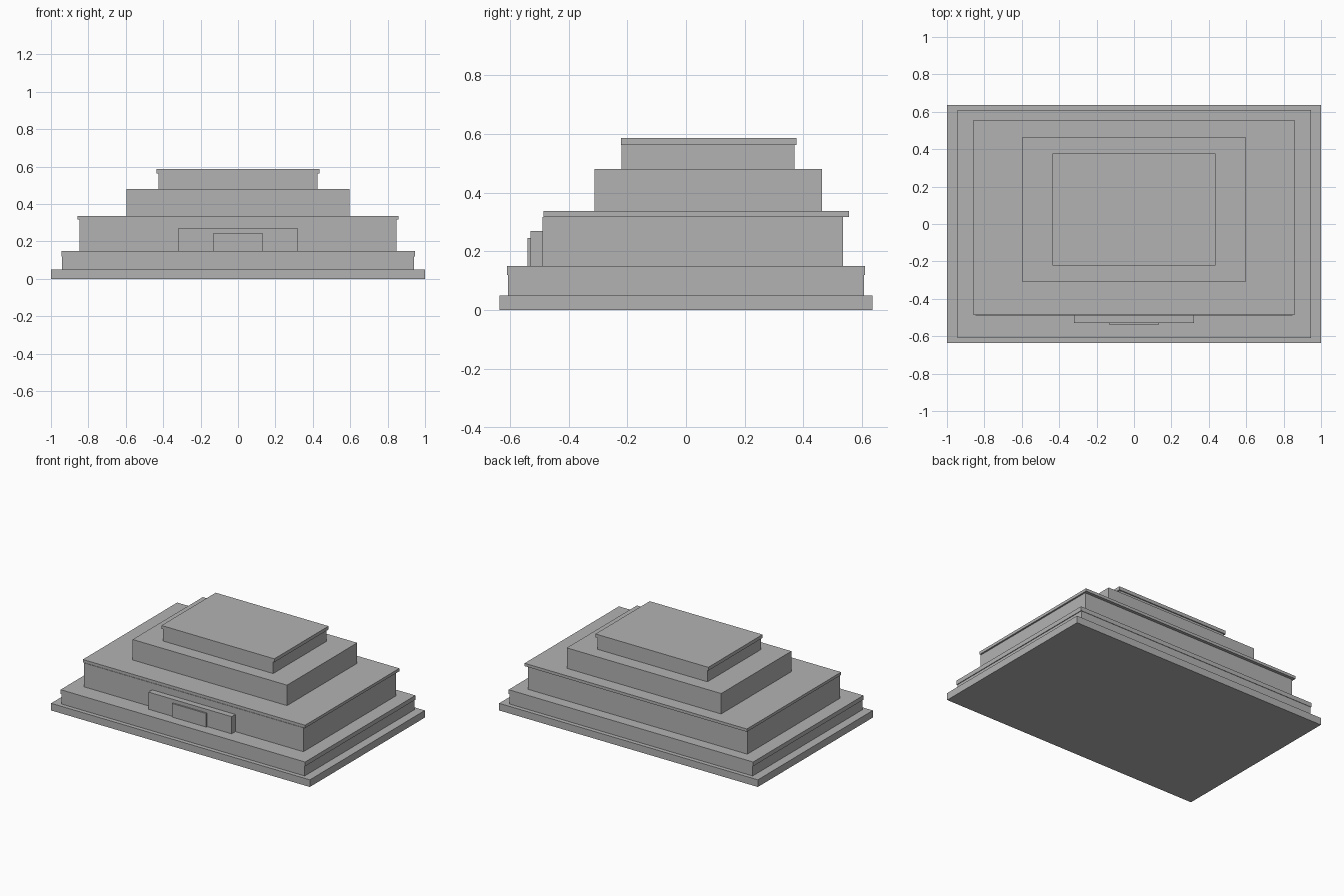
import bpy
import bmesh

old = bpy.data.objects.get("Cube")
if old:
    bpy.data.objects.remove(old, do_unlink=True)

# Single stone grey for the whole building
stone = bpy.data.materials.new("stone_grey")
stone.use_nodes = True
GREY = (0.45, 0.45, 0.45, 1)
stone.diffuse_color = GREY
stone.node_tree.nodes["Principled BSDF"].inputs["Base Color"].default_value = GREY


def block(name, half_x, y0, y1, z0, z1):
    """Box centred on x, given its half width, depth range and height range."""
    bm = bmesh.new()
    bmesh.ops.create_cube(bm, size=1)
    for v in bm.verts:
        v.co.x *= 2 * half_x
        v.co.y = y1 if v.co.y > 0 else y0
        v.co.z = z1 if v.co.z > 0 else z0
    mesh = bpy.data.meshes.new(name)
    bm.to_mesh(mesh)
    bm.free()
    mesh.materials.append(stone)
    obj = bpy.data.objects.new(name, mesh)
    bpy.context.collection.objects.link(obj)
    return obj


# Stepped plinth
block("ground_slab", 1.0, -0.635, 0.635, 0, 0.05)
block("plinth_wall", 0.94, -0.606, 0.606, 0.05, 0.12)
block("plinth_cap", 0.945, -0.609, 0.609, 0.12, 0.15)

# Main storey with overhanging roof edge
block("main_storey", 0.848, -0.489, 0.534, 0.15, 0.317)
block("main_roof_slab", 0.859, -0.486, 0.555, 0.317, 0.337)

# Set-back upper storeys
block("middle_storey", 0.597, -0.311, 0.464, 0.337, 0.48)
block("top_storey", 0.425, -0.219, 0.37, 0.48, 0.563)
block("top_roof_slab", 0.436, -0.222, 0.377, 0.563, 0.587)

# Front entrance
block("entrance_porch", 0.322, -0.53, -0.489, 0.15, 0.27)
block("entrance_door", 0.132, -0.54, -0.53, 0.15, 0.245)
